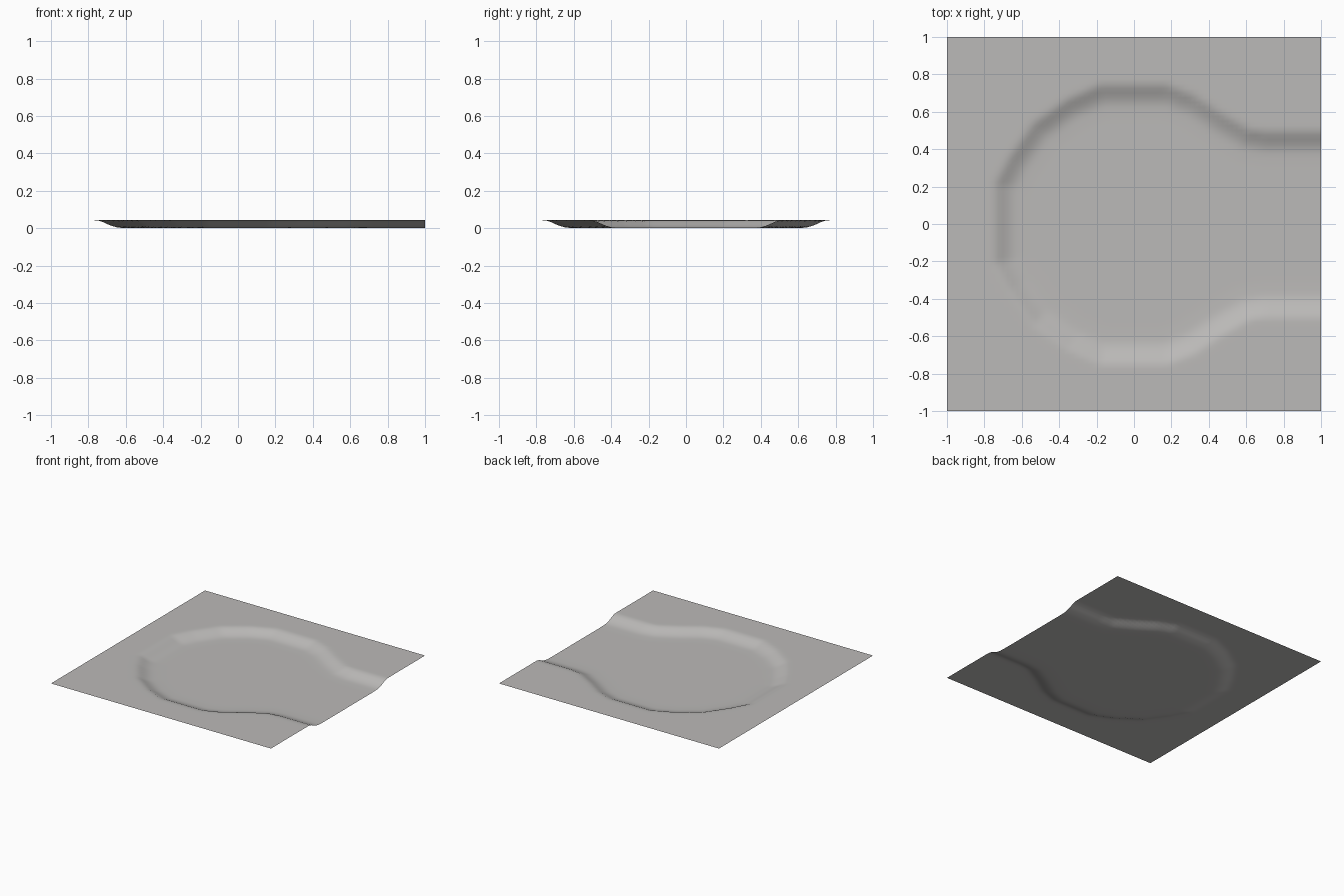
import bpy
import bmesh
from mathutils import Vector
from mathutils.geometry import intersect_point_line

cube = bpy.data.objects.get("Cube")
if cube:
    bpy.data.objects.remove(cube, do_unlink=True)

CELLS = 80
RIM = 0.043

# Middle of the bank on one side, from the closed end out to the channel mouth
BANK = [Vector(p) for p in (
    (-0.69, -0.1), (-0.69, 0.2), (-0.62, 0.33), (-0.5, 0.5), (-0.33, 0.62),
    (-0.17, 0.69), (0.17, 0.69), (0.3, 0.64), (0.45, 0.54), (0.6, 0.455),
    (0.7, 0.44), (1.2, 0.44))]

# Bank cross-section: distance outward from the middle, height
SECTION = [(-0.06, 0.002), (-0.03, 0.007), (0.0, 0.018), (0.05, 0.041), (0.08, RIM)]


def bank_distance(x, y):
    """Distance to the bank, negative inside the basin."""
    p = Vector((x, abs(y)))
    best = None
    for a, b in zip(BANK, BANK[1:]):
        hit, t = intersect_point_line(p, a, b)
        near = a.lerp(b, min(max(t, 0), 1))
        d = (p - near).length
        if best is None or d < abs(best):
            e, v = b - a, p - a
            best = d if e.x * v.y - e.y * v.x > 0 else -d
    return best


def height(d):
    if d <= SECTION[0][0]:
        # Floor sinks very slightly away from the bank
        return max(0.0, 0.002 + (d - SECTION[0][0]) * 0.03)
    for (d0, z0), (d1, z1) in zip(SECTION, SECTION[1:]):
        if d <= d1:
            return z0 + (z1 - z0) * (d - d0) / (d1 - d0)
    return RIM


# Ground sheet with a round basin and a channel leaving on the left
mesh = bpy.data.meshes.new("ground_with_basin")
bm = bmesh.new()
bmesh.ops.create_grid(bm, x_segments=CELLS, y_segments=CELLS, size=1)
for v in bm.verts:
    v.co.z = height(bank_distance(v.co.x, v.co.y))
for f in bm.faces:
    f.smooth = True
bm.to_mesh(mesh)
bm.free()
ground = bpy.data.objects.new("ground_with_basin", mesh)
bpy.context.collection.objects.link(ground)

# Plain grey ground
mat = bpy.data.materials.new("ground_grey")
mat.use_nodes = True
colour = (0.5, 0.49, 0.48, 1)
mat.diffuse_color = colour
bsdf = mat.node_tree.nodes["Principled BSDF"]
bsdf.inputs["Base Color"].default_value = colour
bsdf.inputs["Roughness"].default_value = 0.9
mesh.materials.append(mat)
